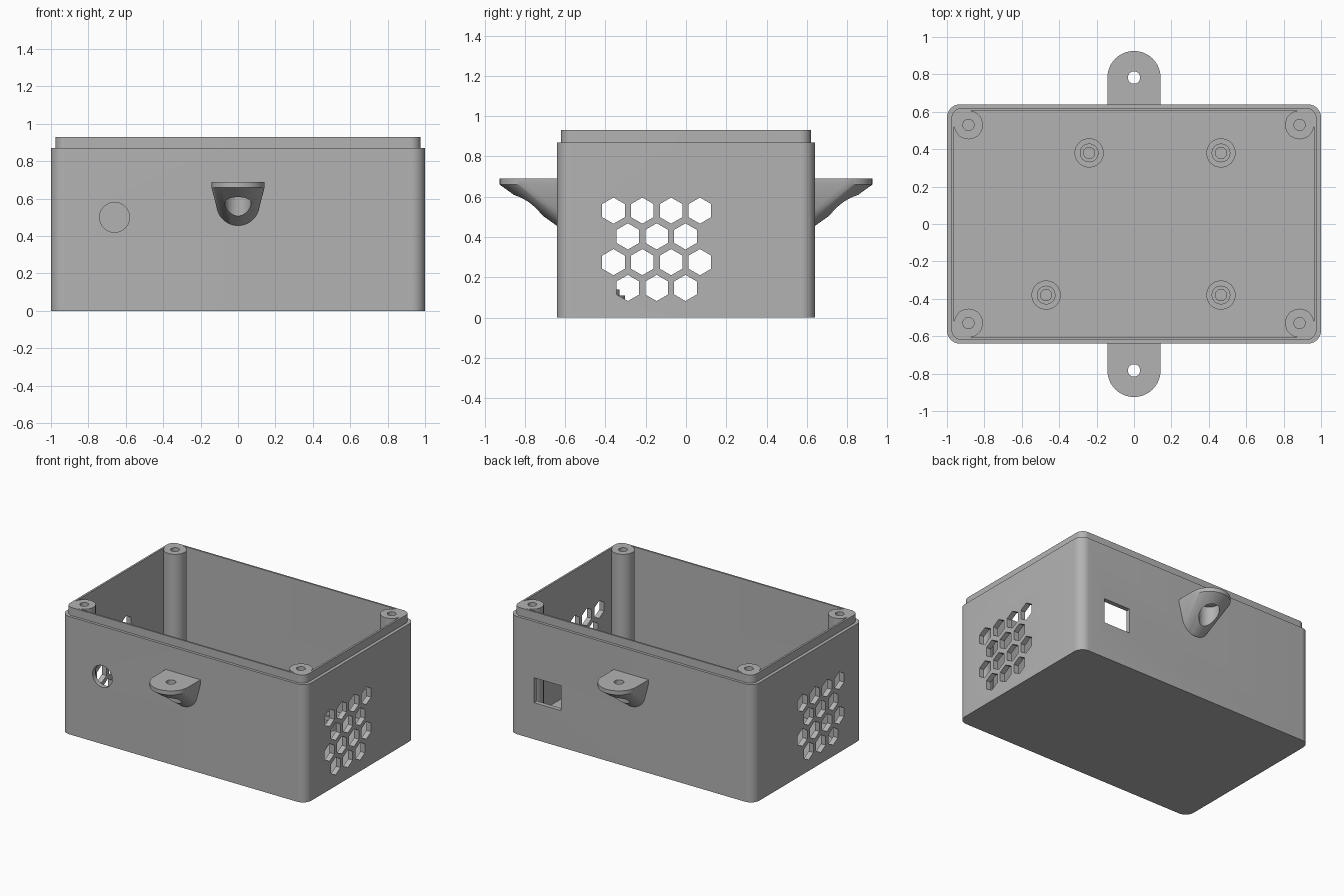
import bpy, bmesh, math
from math import pi, cos, sin
from mathutils import Matrix, Vector

if "Cube" in bpy.data.objects:
    bpy.data.objects.remove(bpy.data.objects["Cube"])

GREY = (0.45, 0.45, 0.45, 1)
mat = bpy.data.materials.new("grey plastic")
mat.use_nodes = True
mat.diffuse_color = GREY
mat.node_tree.nodes["Principled BSDF"].inputs["Base Color"].default_value = GREY


def ring(hx, hy, r, n=10):
    """Rounded rectangle outline; a circle when hx = hy = r."""
    pts = []
    for q, (sx, sy) in enumerate([(1, 1), (-1, 1), (-1, -1), (1, -1)]):
        for i in range(n + 1):
            a = (q + i / n) * pi / 2
            pts.append((sx * (hx - r) + r * cos(a), sy * (hy - r) + r * sin(a)))
    return pts


def circle(r, n=40):
    return [(r * cos(2 * pi * i / n), r * sin(2 * pi * i / n)) for i in range(n)]


def loft(bm, sections, matrix=Matrix()):
    """Closed skin through (outline, height) sections of equal point count."""
    loops = [[bm.verts.new(matrix @ Vector((x, y, z))) for x, y in pts]
             for pts, z in sections]
    n = len(loops[0])
    for a, b in zip(loops, loops[1:]):
        for i in range(n):
            j = (i + 1) % n
            bm.faces.new((a[i], a[j], b[j], b[i]))
    bm.faces.new(loops[0][::-1])
    bm.faces.new(loops[-1])


def finish(name, bm):
    bmesh.ops.recalc_face_normals(bm, faces=bm.faces)
    mesh = bpy.data.meshes.new(name)
    bm.to_mesh(mesh)
    bm.free()
    mesh.materials.append(mat)
    obj = bpy.data.objects.new(name, mesh)
    bpy.context.collection.objects.link(obj)
    return obj


def activate(obj):
    bpy.ops.object.select_all(action='DESELECT')
    obj.select_set(True)
    bpy.context.view_layer.objects.active = obj


def cut(obj, cutter_bm):
    cutter = finish("cutter", cutter_bm)
    cutter.hide_render = True
    mod = obj.modifiers.new("cut", 'BOOLEAN')
    mod.operation, mod.solver, mod.object = 'DIFFERENCE', 'EXACT', cutter
    activate(obj)
    bpy.ops.object.modifier_apply(modifier=mod.name)
    bpy.data.objects.remove(cutter)


def smooth(obj):
    activate(obj)
    bpy.ops.object.shade_smooth_by_angle(angle=math.radians(30))


def at(x, y, z=0):
    return Matrix.Translation((x, y, z))


RIM, TOP, FLOOR = 0.87, 0.93, 0.04

# Box shell with stepped lip and open cavity
bm = bmesh.new()
outer, lip = ring(1, 0.64, 0.07), ring(0.976, 0.62, 0.055)
cavity = ring(0.962, 0.607, 0.077)
loft(bm, [(outer, 0), (outer, RIM), (lip, RIM), (lip, TOP), (cavity, TOP), (cavity, FLOOR)])
box = finish("box_shell", bm)

# Honeycomb vents through both ends, round port in front, square port behind
bm = bmesh.new()
along_x = Matrix.Rotation(pi / 2, 4, 'Y')
along_y = Matrix.Rotation(-pi / 2, 4, 'X')
for row in range(4):
    odd = row % 2
    for col in range(4 - odd):
        y = -0.36 + 0.143 * (col + odd / 2)
        loft(bm, [(circle(0.065, 6), -1.2), (circle(0.065, 6), 1.2)],
             at(0, y, 0.531 - 0.128 * row) @ along_x)
loft(bm, [(circle(0.08), -0.1), (circle(0.08), 0.1)], at(-0.66, -0.64, 0.5) @ along_y)
port = [(0.11, 0.092), (-0.11, 0.092), (-0.11, -0.092), (0.11, -0.092)]
loft(bm, [(port, -0.1), (port, 0.1)], at(0.685, 0.64, 0.362) @ along_y)
cut(box, bm)
smooth(box)

# Corner screw posts
for side, sx in (("left", 1), ("right", -1)):
    for end, sy in (("front", -1), ("back", 1)):
        bm = bmesh.new()
        shaft, bore = circle(0.077), circle(0.03)
        loft(bm, [(shaft, 0.02), (shaft, TOP), (bore, TOP), (bore, 0.5)],
             at(sx * 0.885, sy * 0.53))
        smooth(finish(f"{end}_{side}_screw_post", bm))

# Stepped board standoffs on the floor
for i, (x, y) in enumerate([(-0.24, 0.38), (0.465, 0.38), (-0.47, -0.38), (0.465, -0.38)]):
    bm = bmesh.new()
    base, pin, bore = circle(0.078), circle(0.05), circle(0.03)
    loft(bm, [(base, 0.02), (base, 0.11), (pin, 0.11), (pin, 0.14), (bore, 0.14), (bore, 0.05)],
         at(x, y))
    smooth(finish(f"board_standoff_{i + 1}", bm))

# Mounting lugs: rounded tab blended into a round foot on the wall
TAB_R, TAB_Y, WALL = 0.142, 0.783, 0.625
for end, s in (("front", -1), ("back", 1)):
    bm = bmesh.new()
    for z in (0.66, 0.69):
        for i in range(33):
            a = pi * i / 32
            bm.verts.new((TAB_R * cos(a), s * (TAB_Y + TAB_R * sin(a)), z))
        for x in (-TAB_R, TAB_R):
            bm.verts.new((x, s * WALL, z))
    for x, z in circle(0.115):
        if z < 0.03:
            for y in (WALL, 0.642):
                bm.verts.new((x, s * y, 0.571 + z))
    hull = bmesh.ops.convex_hull(bm, input=bm.verts)
    bmesh.ops.delete(bm, geom=[v for v in set(hull["geom_interior"] + hull["geom_unused"])
                               if isinstance(v, bmesh.types.BMVert)], context='VERTS')
    lug = finish(f"{end}_mounting_lug", bm)
    # Screw hole with wide head clearance underneath
    bm = bmesh.new()
    head, hole = circle(0.07), circle(0.033)
    loft(bm, [(head, 0.3), (head, 0.66), (hole, 0.66), (hole, 0.8)], at(0, s * TAB_Y))
    cut(lug, bm)
    smooth(lug)
